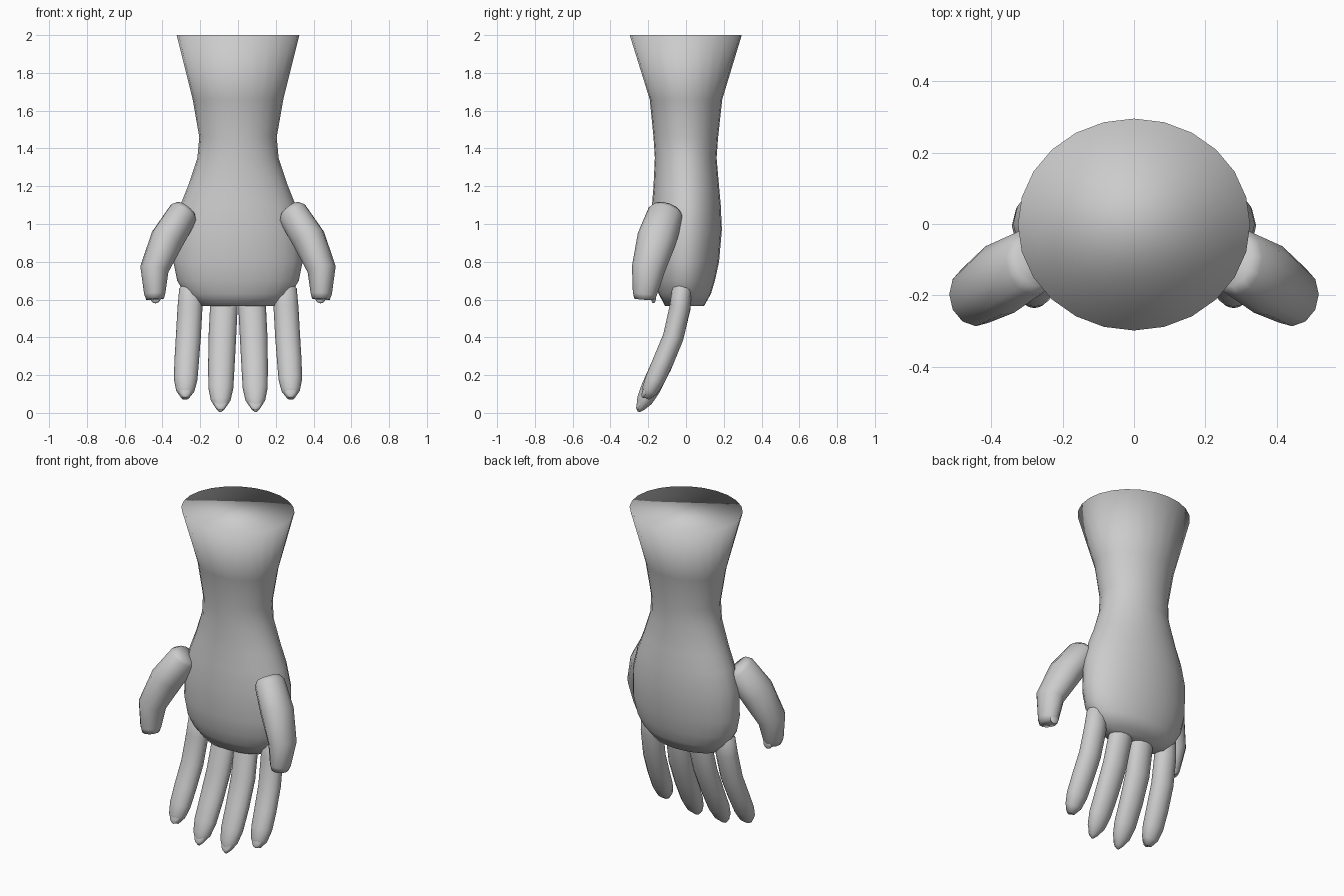
import bpy, bmesh, math
from mathutils import Vector

if "Cube" in bpy.data.objects:
    bpy.data.objects.remove(bpy.data.objects["Cube"])


def finish(bm, name):
    bmesh.ops.recalc_face_normals(bm, faces=bm.faces[:])
    for f in bm.faces:
        f.smooth = True
    me = bpy.data.meshes.new(name)
    bm.to_mesh(me)
    bm.free()
    ob = bpy.data.objects.new(name, me)
    bpy.context.collection.objects.link(ob)
    return ob


def skin(rings, name):
    """Join rings of points into a closed tube."""
    bm = bmesh.new()
    loops = [[bm.verts.new(p) for p in r] for r in rings]
    n = len(loops[0])
    for a, b in zip(loops, loops[1:]):
        for i in range(n):
            j = (i + 1) % n
            bm.faces.new((a[i], a[j], b[j], b[i]))
    bm.faces.new(loops[0])
    bm.faces.new(loops[-1])
    return finish(bm, name)


def tube(path, name, side, n=12):
    """Path rows: x, y, z, half width, half depth."""
    pts = [Vector((side * p[0], p[1], p[2])) for p in path]
    rings = []
    for k, c in enumerate(pts):
        t = (pts[min(k + 1, len(pts) - 1)] - pts[max(k - 1, 0)]).normalized()
        u = (Vector((1, 0, 0)) - t * t.x).normalized()
        v = t.cross(u)
        ang = [2 * math.pi * i / n for i in range(n)]
        rings.append([c + u * path[k][3] * math.cos(a) + v * path[k][4] * math.sin(a)
                      for a in ang])
    return skin(rings, name)


def nail(loc, size, tilt, name):
    bm = bmesh.new()
    bmesh.ops.create_uvsphere(bm, u_segments=12, v_segments=8, radius=1)
    ob = finish(bm, name)
    ob.location, ob.scale, ob.rotation_euler = loc, size, (tilt, 0, 0)


# Forearm and palm: z, half width, y min, y max
profile = [(2.0, .325, -.298, .295), (1.66, .24, -.192, .192), (1.46, .205, -.172, .17),
           (1.35, .215, -.165, .162), (1.2, .265, -.172, .175), (1.1, .305, -.18, .184),
           (.97, .338, -.19, .19), (.8, .342, -.185, .175), (.7, .322, -.17, .153),
           (.63, .28, -.145, .132), (.565, .21, -.11, .095)]
rings = []
for z, rx, y0, y1 in profile:
    rings.append([Vector((rx * math.cos(a), (y0 + y1) / 2 + (y1 - y0) / 2 * math.sin(a), z))
                  for a in [2 * math.pi * i / 24 for i in range(24)]])
skin(rings, "forearm_and_palm")

inner = [(.072, -.015, .63, .06, .045), (.075, -.03, .56, .073, .055),
         (.083, -.068, .4, .073, .055), (.088, -.13, .25, .07, .055),
         (.091, -.187, .13, .066, .052), (.092, -.22, .065, .052, .042),
         (.093, -.243, .025, .025, .022), (.093, -.252, .006, .006, .006)]
outer = [(.245, -.015, .69, .035, .03), (.249, -.022, .655, .062, .052),
         (.254, -.032, .56, .066, .055), (.263, -.068, .4, .066, .055),
         (.272, -.122, .27, .065, .055), (.277, -.165, .175, .062, .052),
         (.279, -.194, .115, .048, .042), (.28, -.213, .078, .02, .018)]
thumb = [(.275, -.10, 1.075, .062, .078), (.29, -.107, 1.055, .082, .096),
         (.375, -.155, .92, .09, .105), (.443, -.2, .76, .076, .088),
         (.441, -.218, .63, .056, .064), (.439, -.22, .602, .047, .054)]

for s, label in ((1, "right"), (-1, "left")):
    tube(inner, "inner_finger_" + label, s)
    tube(outer, "outer_finger_" + label, s)
    tube(thumb, "thumb_" + label, s)
    # Nails
    nail((s * .092, -.222, .085), (.042, .022, .08), math.radians(-28), "inner_nail_" + label)
    nail((s * .279, -.192, .15), (.042, .025, .08), math.radians(-28), "outer_nail_" + label)
    nail((s * .437, -.172, .615), (.03, .014, .035), 0, "thumb_nail_" + label)
